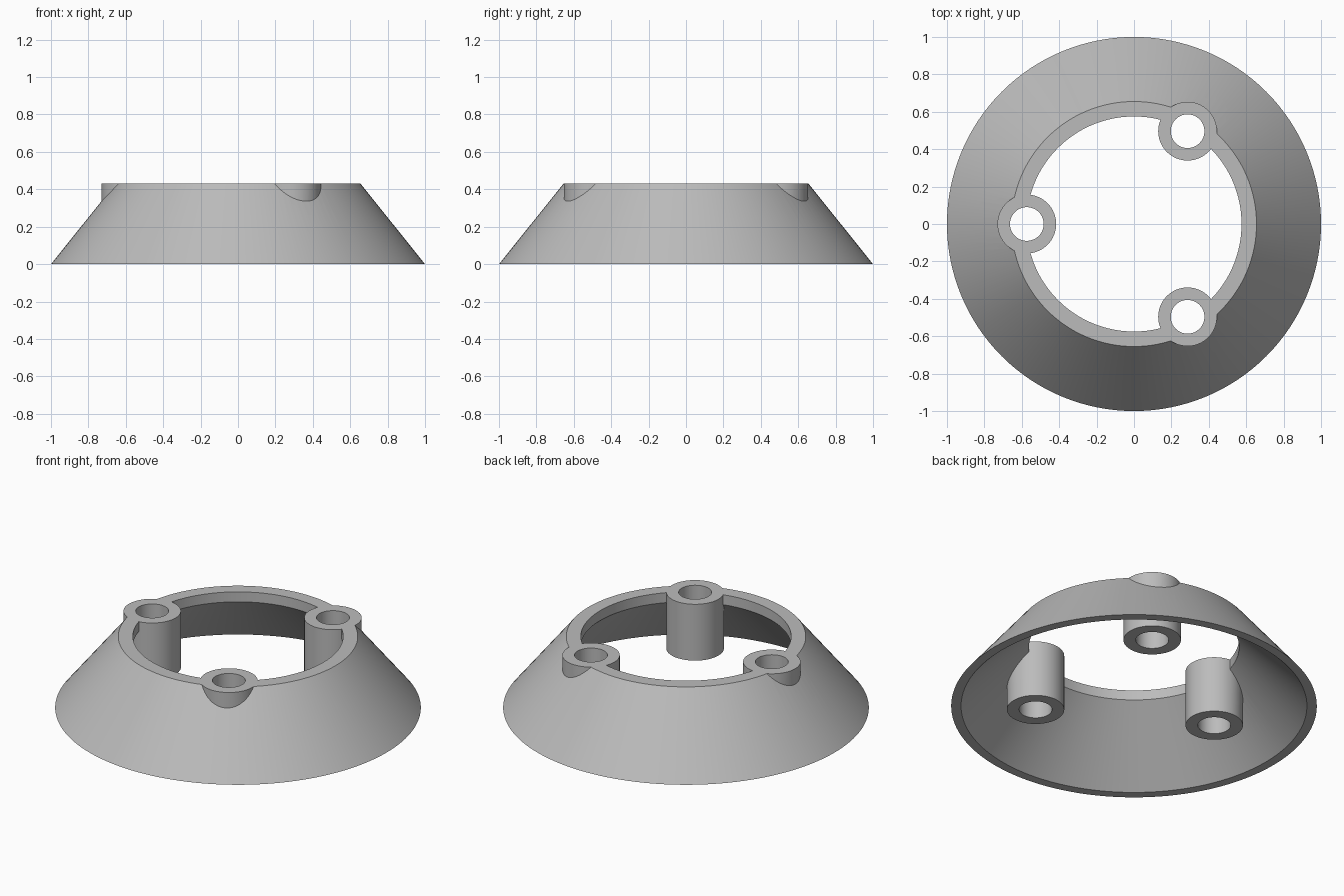
import bpy, bmesh, math

cube = bpy.data.objects.get("Cube")
if cube:
    bpy.data.objects.remove(cube, do_unlink=True)

HEIGHT = 0.43
BOSS_ORBIT, BOSS_RADIUS, HOLE_RADIUS, BOSS_BOTTOM = 0.573, 0.157, 0.09, 0.09

grey = bpy.data.materials.new("plain grey")
grey.use_nodes = True
colour = (0.5, 0.5, 0.5, 1)
grey.diffuse_color = colour
grey.node_tree.nodes["Principled BSDF"].inputs["Base Color"].default_value = colour


def make_object(name, bm):
    bmesh.ops.recalc_face_normals(bm, faces=bm.faces)
    mesh = bpy.data.meshes.new(name)
    bm.to_mesh(mesh)
    bm.free()
    mesh.materials.append(grey)
    obj = bpy.data.objects.new(name, mesh)
    bpy.context.collection.objects.link(obj)
    return obj


def lathe(name, profile, sides):
    """Sweep a closed (radius, z) profile around the z axis."""
    bm = bmesh.new()
    rings = []
    for i in range(sides):
        a = math.tau * i / sides
        rings.append([bm.verts.new((r * math.cos(a), r * math.sin(a), z)) for r, z in profile])
    for i, ring in enumerate(rings):
        following = rings[(i + 1) % sides]
        for j in range(len(profile)):
            k = (j + 1) % len(profile)
            bm.faces.new((ring[j], following[j], following[k], ring[k]))
    return make_object(name, bm)


def three_cylinders(name, radius, bottom, top):
    """Three upright cylinders spaced evenly around the rim."""
    bm = bmesh.new()
    for i in range(3):
        a = math.pi + math.tau * i / 3
        made = bmesh.ops.create_cone(bm, cap_ends=True, segments=64, radius1=radius,
                                     radius2=radius, depth=top - bottom)
        bmesh.ops.translate(bm, verts=made["verts"], vec=(
            BOSS_ORBIT * math.cos(a), BOSS_ORBIT * math.sin(a), (top + bottom) / 2))
    return make_object(name, bm)


def combine(target, tool, operation):
    mod = target.modifiers.new(operation.title(), "BOOLEAN")
    mod.operation, mod.solver, mod.object = operation, "EXACT", tool
    bpy.context.view_layer.objects.active = target
    bpy.ops.object.modifier_apply(modifier=mod.name)
    bpy.data.objects.remove(tool, do_unlink=True)


# Conical shell with a short upright lip inside the opening
shell = lathe("conical_collar", [(1, 0), (0.655, HEIGHT), (0.575, HEIGHT),
                                 (0.575, 0.37), (0.946, 0)], 128)

# Screw bosses joined to the shell, then bored right through
combine(shell, three_cylinders("screw_bosses", BOSS_RADIUS, BOSS_BOTTOM, HEIGHT), "UNION")
combine(shell, three_cylinders("screw_holes", HOLE_RADIUS, -0.1, HEIGHT + 0.1), "DIFFERENCE")

# Smooth round walls with crisp rims
bpy.ops.object.select_all(action="DESELECT")
shell.select_set(True)
bpy.context.view_layer.objects.active = shell
bpy.ops.object.shade_smooth_by_angle(angle=math.radians(25))
